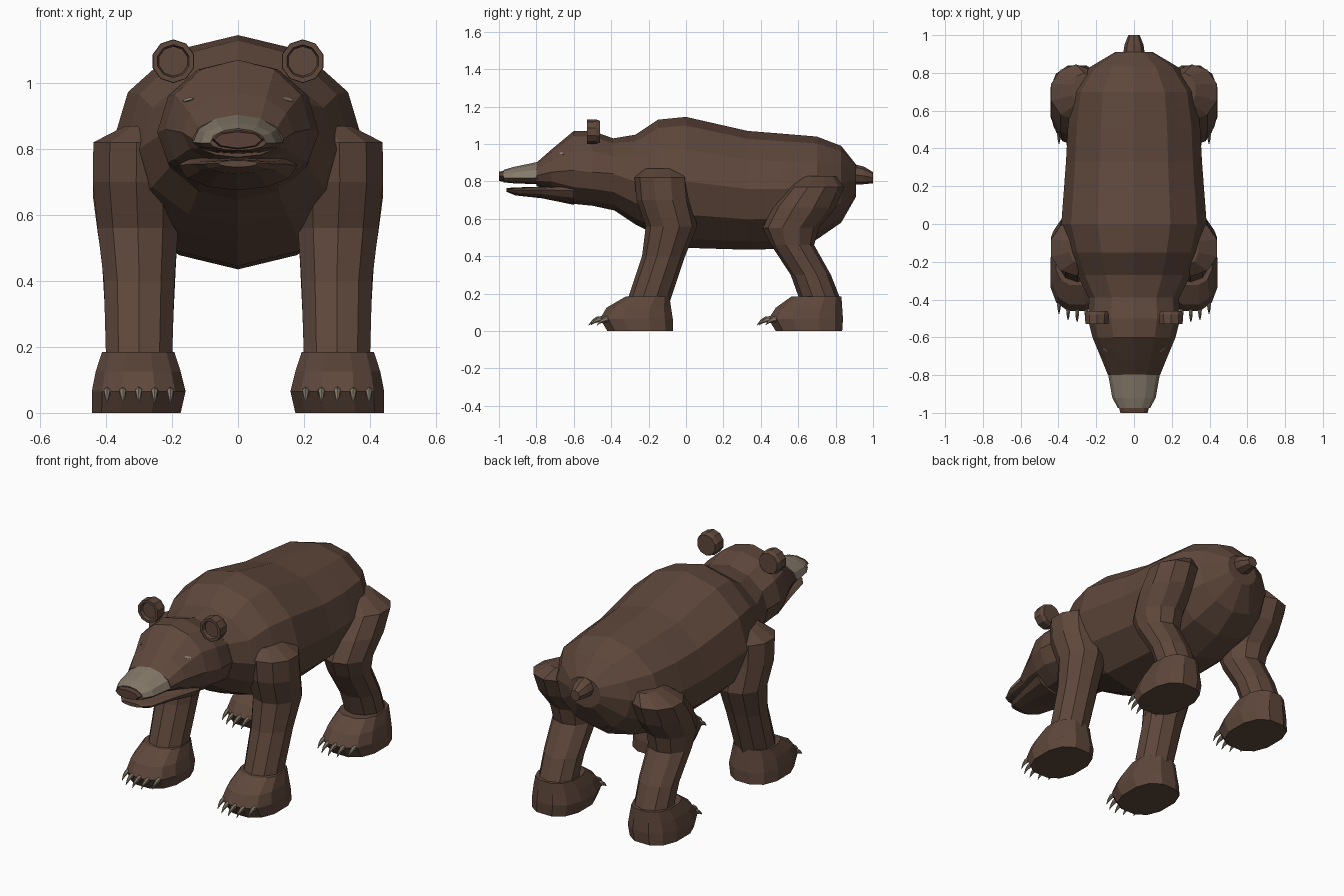
import bpy, bmesh, math
from mathutils import Vector
from mathutils.bvhtree import BVHTree


def material(name, rgb):
    m = bpy.data.materials.new(name)
    m.diffuse_color = (*rgb, 1)
    return m


FUR = material("brown fur", (0.112, 0.063, 0.044))
PALE = material("pale tan", (0.235, 0.195, 0.145))
NOSE = material("nose brown", (0.10, 0.052, 0.038))


def power(v, p):
    return math.copysign(abs(v) ** (2 / p), v)


def loft(name, tubes, mats=(FUR,), rule=None, mirror=False):
    """Skin one or more stacks of rings and close the ends."""
    bm = bmesh.new()
    for rings in tubes:
        vs = [[bm.verts.new(p) for p in r] for r in rings]
        n = len(vs[0])
        for a, b in zip(vs, vs[1:]):
            for i in range(n):
                j = (i + 1) % n
                bm.faces.new((a[i], a[j], b[j], b[i]))
        bm.faces.new(vs[0][::-1])
        bm.faces.new(vs[-1])
    bmesh.ops.recalc_face_normals(bm, faces=bm.faces)
    bm.normal_update()
    if rule:
        for f in bm.faces:
            f.material_index = rule(f)
    me = bpy.data.meshes.new(name)
    bm.to_mesh(me)
    bm.free()
    for m in mats:
        me.materials.append(m)
    ob = bpy.data.objects.new(name, me)
    bpy.context.collection.objects.link(ob)
    if mirror:
        ob.modifiers.new("mirror", 'MIRROR').use_axis[0] = True
    return ob


def section(y, top, mid, bottom, rx, n=12, x=0):
    """Upright ring at y, widest at height mid."""
    pts = []
    for i in range(n):
        a = 2 * math.pi * i / n
        c = math.cos(a)
        pts.append((x + rx * math.sin(a), y, mid + c * (top - mid if c > 0 else mid - bottom)))
    return pts


def slab(z, x0, x1, y0, y1, n=10, p=2.0):
    """Level ring filling a box at height z."""
    pts = []
    for i in range(n):
        a = 2 * math.pi * (i + 0.5) / n
        pts.append(((x0 + x1) / 2 + (x1 - x0) / 2 * power(math.cos(a), p),
                    (y0 + y1) / 2 + (y1 - y0) / 2 * power(math.sin(a), p), z))
    return pts


# Torso
loft("body", [[section(*r) for r in (
    (-0.39, 1.03, 0.84, 0.65, 0.24), (-0.27, 1.05, 0.80, 0.57, 0.30),
    (-0.15, 1.13, 0.80, 0.51, 0.345), (0.0, 1.145, 0.80, 0.445, 0.385),
    (0.33, 1.07, 0.76, 0.435, 0.36), (0.52, 1.055, 0.76, 0.44, 0.35),
    (0.70, 1.04, 0.77, 0.49, 0.325), (0.83, 0.99, 0.79, 0.58, 0.235),
    (0.91, 0.89, 0.81, 0.72, 0.10))]])

# Head
head = loft("head", [[section(*r) for r in (
    (-0.36, 1.02, 0.84, 0.64, 0.235), (-0.50, 1.07, 0.85, 0.67, 0.245),
    (-0.60, 1.07, 0.86, 0.68, 0.22), (-0.72, 0.97, 0.85, 0.75, 0.17),
    (-0.80, 0.90, 0.83, 0.775, 0.138))]])

# Muzzle with pale bridge
loft("muzzle", [[section(*r) for r in (
    (-0.79, 0.905, 0.82, 0.785, 0.138), (-0.92, 0.878, 0.818, 0.79, 0.115),
    (-0.975, 0.862, 0.818, 0.795, 0.085))]], (FUR, PALE),
    lambda f: int(f.calc_center_median().z > 0.819 and abs(f.normal.y) < 0.9))

# Nose
loft("nose", [[section(*r, n=8) for r in (
    (-0.96, 0.86, 0.828, 0.797, 0.083), (-1.0, 0.852, 0.828, 0.802, 0.072))]], (NOSE,))

# Lower jaw
loft("lower_jaw", [[section(*r) for r in (
    (-0.96, 0.765, 0.757, 0.745, 0.06), (-0.91, 0.768, 0.755, 0.725, 0.10),
    (-0.77, 0.772, 0.755, 0.71, 0.135), (-0.60, 0.80, 0.75, 0.675, 0.18))]])

# Dished ears
loft("ear", [[section(y, 1.066 + r, 1.066, 1.066 - r, r, 10, 0.196) for y, r in (
    (-0.46, 0.058), (-0.48, 0.066), (-0.53, 0.065), (-0.53, 0.05), (-0.512, 0.045))]],
    mirror=True)

# Eyes set on the face
tree = BVHTree.FromPolygons([v.co for v in head.data.vertices],
                            [p.vertices for p in head.data.polygons])
hit, normal, _, _ = tree.ray_cast(Vector((0.15, -2, 0.948)), Vector((0, 1, 0)))
across = normal.cross(Vector((0, 0, 1))).normalized()
up = across.cross(normal).normalized()
if up.z < 0:
    up = -up
if across.x < 0:
    across = -across
eye = []
for depth in (-0.003, 0.004):
    eye.append([hit + normal * depth + across * 0.02 * math.cos(k * math.pi / 3)
                + up * (0.007 * math.sin(k * math.pi / 3) - 0.005 * math.cos(k * math.pi / 3))
                for k in range(6)])
loft("eye", [eye], (PALE,), mirror=True)

# Tail
loft("tail", [[section(*r, n=8) for r in (
    (0.87, 0.90, 0.84, 0.78, 0.062), (0.95, 0.88, 0.83, 0.785, 0.05),
    (1.0, 0.85, 0.82, 0.79, 0.03))]])

# Legs, as level rings: height, inner x, outer x, front y, back y
front_rings = ((0.87, 0.22, 0.345, -0.22, -0.02), (0.82, 0.17, 0.445, -0.275, 0.02),
               (0.70, 0.17, 0.447, -0.265, 0.03), (0.56, 0.175, 0.432, -0.215, 0.06),
               (0.40, 0.187, 0.412, -0.235, -0.005), (0.16, 0.195, 0.405, -0.315, -0.085))
hind_rings = ((0.83, 0.20, 0.33, 0.62, 0.80), (0.77, 0.17, 0.445, 0.55, 0.845),
              (0.66, 0.17, 0.447, 0.46, 0.80), (0.55, 0.175, 0.432, 0.41, 0.71),
              (0.46, 0.182, 0.418, 0.455, 0.685), (0.30, 0.19, 0.408, 0.56, 0.775),
              (0.16, 0.195, 0.405, 0.61, 0.83))
front_paw = ((0.185, 0.19, 0.415, -0.325, -0.085), (0.125, 0.17, 0.435, -0.43, -0.075),
             (0.065, 0.155, 0.447, -0.465, -0.065), (0.0, 0.17, 0.447, -0.425, -0.065))
hind_paw = ((0.185, 0.19, 0.415, 0.56, 0.835), (0.125, 0.17, 0.435, 0.475, 0.84),
            (0.065, 0.155, 0.447, 0.435, 0.845), (0.0, 0.17, 0.447, 0.475, 0.84))

for label, leg, paw in (("front", front_rings, front_paw), ("hind", hind_rings, hind_paw)):
    loft(label + "_leg", [[slab(*r) for r in leg]], mirror=True)
    loft(label + "_paw", [[slab(*r, n=12, p=2.5) for r in paw]], mirror=True)
    # Five hooked claws
    tip = paw[2][3]
    claws = []
    for i in range(-2, 3):
        x, y = 0.301 + 0.048 * i, tip + 0.011 * i * i
        claws.append([section(y + dy, z + r * 1.3, z, z - r * 1.3, r, 6, x) for dy, z, r in (
            (0.04, 0.068, 0.012), (-0.015, 0.062, 0.011), (-0.038, 0.05, 0.007),
            (-0.055, 0.032, 0.0015))])
    loft(label + "_claws", claws, (PALE,), mirror=True)
